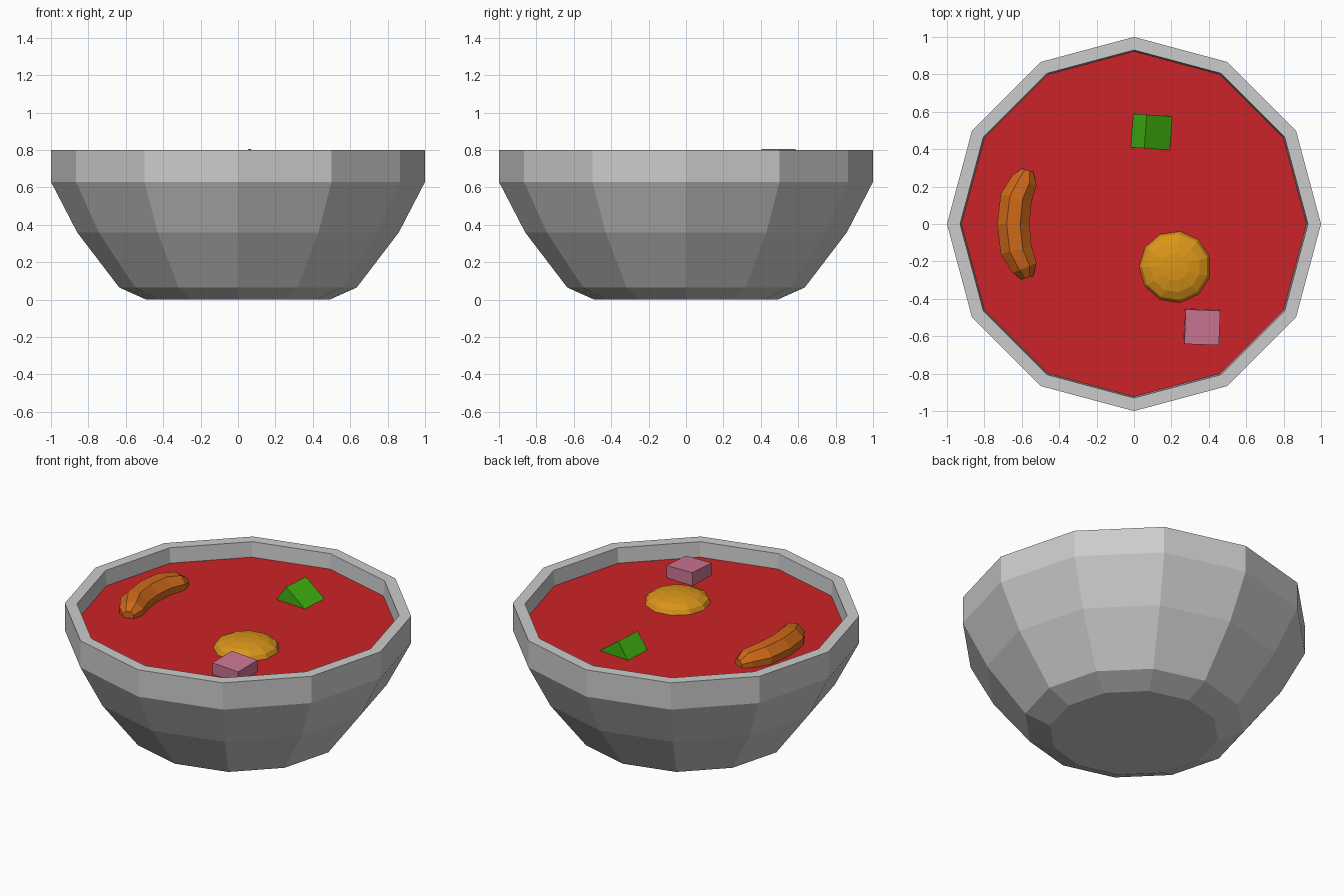
import bpy
from math import cos, sin, pi, radians
from mathutils import Vector

if "Cube" in bpy.data.objects:
    bpy.data.objects.remove(bpy.data.objects["Cube"])

SOUP_Z = 0.705


def material(name, rgb):
    m = bpy.data.materials.new(name)
    m.diffuse_color = (*rgb, 1)
    m.use_nodes = True
    m.node_tree.nodes["Principled BSDF"].inputs["Base Color"].default_value = m.diffuse_color
    return m


def skin_rings(name, rings, mat=None):
    """Join a list of equal-sized vertex rings with quads and cap both ends."""
    n = len(rings[0])
    verts = [v for ring in rings for v in ring]
    faces = [tuple(reversed(range(n)))]
    for r in range(len(rings) - 1):
        for i in range(n):
            j = (i + 1) % n
            faces.append((r * n + i, r * n + j, (r + 1) * n + j, (r + 1) * n + i))
    faces.append(tuple(range(len(verts) - n, len(verts))))
    me = bpy.data.meshes.new(name)
    me.from_pydata(verts, [], faces)
    ob = bpy.data.objects.new(name, me)
    bpy.context.collection.objects.link(ob)
    if mat:
        me.materials.append(mat)
    return ob


def circle(r, z, n=12):
    return [(r * cos(2 * pi * i / n), r * sin(2 * pi * i / n), z) for i in range(n)]


def chunk(name, loc, size, rot, mat):
    bpy.ops.mesh.primitive_cube_add(size=1, location=loc,
                                    rotation=[radians(a) for a in rot])
    ob = bpy.context.object
    ob.name = name
    ob.scale = size
    ob.data.materials.append(mat)
    return ob


# Bowl: twelve-sided shell, outside up, over the rim and down the inside
profile = [(0.49, 0), (0.635, 0.065), (0.86, 0.36), (1, 0.63), (1, 0.8),
           (0.93, 0.8), (0.92, 0.65), (0.79, 0.39), (0.59, 0.125), (0.47, 0.07)]
skin_rings("bowl", [circle(r, z) for r, z in profile])

# Soup surface
bpy.ops.mesh.primitive_circle_add(vertices=12, radius=0.923, fill_type='NGON',
                                  location=(0, 0, SOUP_Z), rotation=(0, 0, pi / 2))
soup = bpy.context.object
soup.name = "soup"
soup.data.materials.append(material("soup_red", (0.6, 0.017, 0.02)))

# Sausage: bent octagonal tube, mirrored about y = 0
half = [(-0.57, 0.287, 0.035), (-0.585, 0.235, 0.075), (-0.63, 0.14, 0.092)]
path = [(x, -y, r) for x, y, r in half] + [(-0.645, 0, 0.094)] + half[::-1]
rings = []
for k, (x, y, r) in enumerate(path):
    a, b = path[max(k - 1, 0)], path[min(k + 1, len(path) - 1)]
    t = Vector((b[0] - a[0], b[1] - a[1], 0)).normalized()
    side = Vector((-t.y, t.x, 0))
    rings.append([Vector((x, y, SOUP_Z + 0.008)) + r *
                  (side * cos(q) + Vector((0, 0, 1)) * sin(q))
                  for q in (2 * pi * (i + 0.5) / 8 for i in range(8))])
skin_rings("sausage", rings, material("sausage_orange", (0.62, 0.14, 0.01)))

# Flattened dumpling
bpy.ops.mesh.primitive_uv_sphere_add(segments=11, ring_count=8, radius=0.192,
                                     location=(0.22, -0.23, SOUP_Z))
dumpling = bpy.context.object
dumpling.name = "dumpling"
dumpling.scale.z = 0.35
dumpling.rotation_euler.z = pi / 2
dumpling.data.materials.append(material("dumpling_yellow", (0.7, 0.3, 0.01)))

# Vegetable and meat cubes, half sunk in the soup
chunk("green_cube", (0.082, 0.493, 0.675), (0.185, 0.18, 0.185), (0, 36, -4),
      material("cube_green", (0.05, 0.45, 0.005)))
chunk("pink_cube", (0.362, -0.549, 0.688), (0.185, 0.185, 0.185), (2, 2, -2),
      material("cube_pink", (0.6, 0.18, 0.29)))
